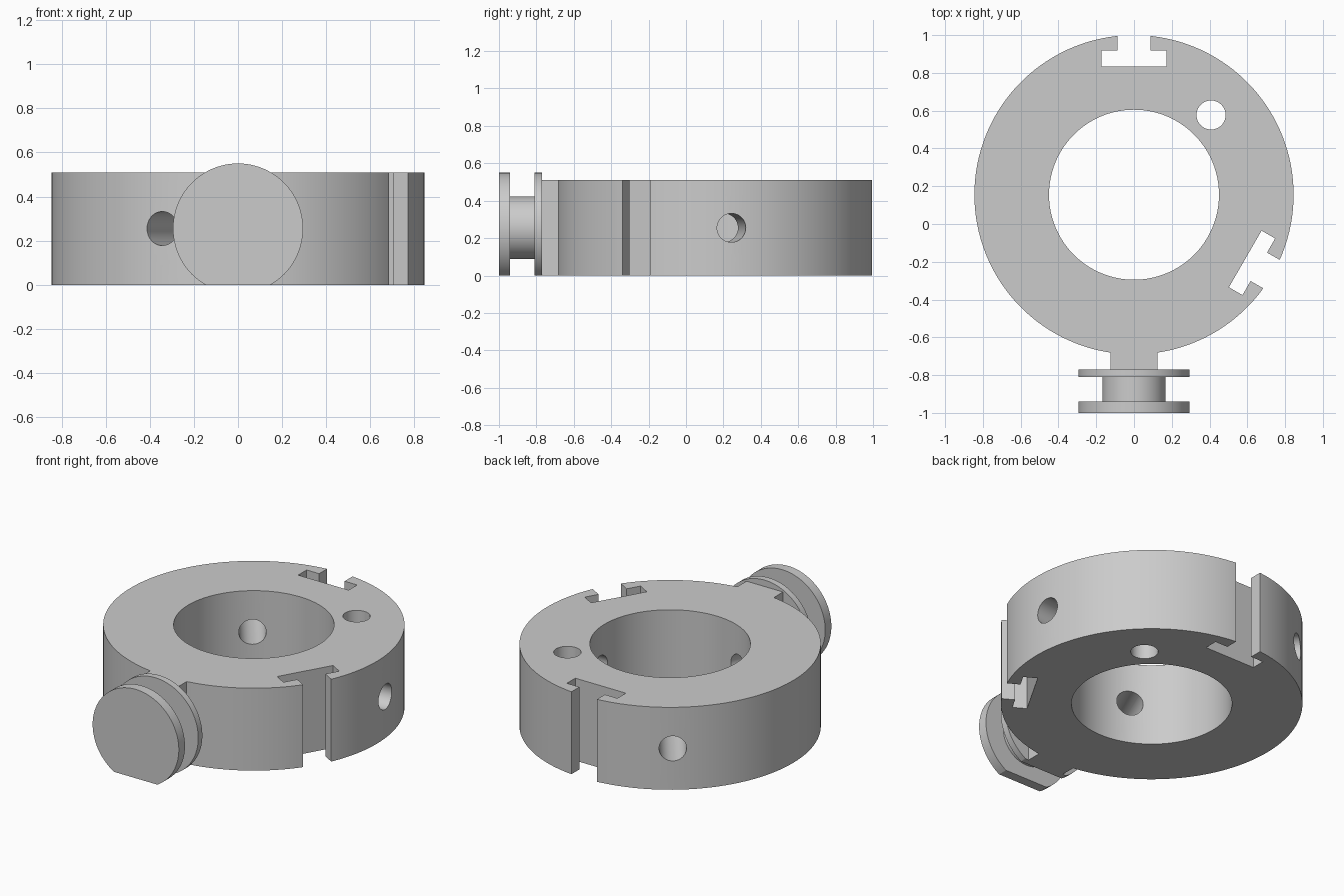
import bpy, bmesh
from math import radians, cos, sin, pi
from mathutils import Matrix, Vector

cube = bpy.data.objects.get("Cube")
if cube:
    bpy.data.objects.remove(cube)

HEIGHT, MID = 0.51, 0.255
OUTER, BORE, HOLE = 0.845, 0.45, 0.077
CENTRE = Vector((0, 0.155, 0))

grey = bpy.data.materials.new("plain grey")
grey.use_nodes = True
colour = (0.6, 0.6, 0.6, 1)
grey.diffuse_color = colour
grey.node_tree.nodes["Principled BSDF"].inputs["Base Color"].default_value = colour


def make(name, bm):
    bmesh.ops.recalc_face_normals(bm, faces=bm.faces)
    mesh = bpy.data.meshes.new(name)
    bm.to_mesh(mesh)
    bm.free()
    mesh.materials.append(grey)
    obj = bpy.data.objects.new(name, mesh)
    bpy.context.collection.objects.link(obj)
    return obj


def cylinder(name, radius, depth, matrix, sides=128):
    bm = bmesh.new()
    bmesh.ops.create_cone(bm, cap_ends=True, segments=sides, radius1=radius,
                          radius2=radius, depth=depth, matrix=matrix)
    return make(name, bm)


def prism(name, outline, z0, z1, matrix=Matrix()):
    bm = bmesh.new()
    face = bm.faces.new([bm.verts.new((x, y, z0)) for x, y in outline])
    top = bmesh.ops.extrude_face_region(bm, geom=[face])["geom"]
    bmesh.ops.translate(bm, vec=(0, 0, z1 - z0),
                        verts=[v for v in top if isinstance(v, bmesh.types.BMVert)])
    bm.transform(matrix)
    return make(name, bm)


def combine(target, tool, operation):
    mod = target.modifiers.new(operation.lower(), "BOOLEAN")
    mod.operation, mod.object, mod.solver = operation, tool, "EXACT"
    bpy.context.view_layer.objects.active = target
    bpy.ops.object.modifier_apply(modifier=mod.name)
    bpy.data.objects.remove(tool)


def smooth(obj):
    bpy.ops.object.select_all(action="DESELECT")
    obj.select_set(True)
    bpy.context.view_layer.objects.active = obj
    bpy.ops.object.shade_smooth_by_angle(angle=radians(25))


at_centre = Matrix.Translation(CENTRE)
upright = Matrix.Translation(CENTRE + Vector((0, 0, MID)))

# Ring body with the square neck joined on at the front
ring = cylinder("ring_body", OUTER, HEIGHT, upright, 160)
neck = prism("neck", [(-0.125, -0.77), (0.125, -0.77), (0.125, -0.6), (-0.125, -0.6)], 0, HEIGHT)
combine(ring, neck, "UNION")

# Central bore and the vertical pin hole
combine(ring, cylinder("bore_cutter", BORE, 1, upright), "DIFFERENCE")
pin = Matrix.Translation((0.408, 0.577, MID))
combine(ring, cylinder("pin_cutter", HOLE, 1, pin, 48), "DIFFERENCE")

# Three T-slots and three radial screw holes
half = [(0.68, 0.173), (0.763, 0.173), (0.763, 0.087), (1, 0.087)]
t_outline = half + [(x, -y) for x, y in reversed(half)]
for i in range(3):
    turn = at_centre @ Matrix.Rotation(radians(90 + 120 * i), 4, "Z")
    combine(ring, prism("slot_cutter", t_outline, -0.2, 0.8, turn), "DIFFERENCE")
    drill = (upright @ Matrix.Rotation(radians(6 + 120 * i), 4, "Z")
             @ Matrix.Translation((0.65, 0, 0)) @ Matrix.Rotation(pi / 2, 4, "Y"))
    combine(ring, cylinder("screw_cutter", HOLE, 0.7, drill, 48), "DIFFERENCE")
smooth(ring)

# Grooved spool at the front, turned about the y axis and cut flat at the base
profile = [(0, -1), (0.295, -1), (0.295, -0.94), (0.167, -0.94),
           (0.167, -0.81), (0.295, -0.81), (0.295, -0.77), (0, -0.77)]
bm = bmesh.new()
verts = [bm.verts.new((r, y, MID)) for r, y in profile]
edges = [bm.edges.new(pair) for pair in zip(verts, verts[1:])]
bmesh.ops.spin(bm, geom=verts + edges, cent=(0, 0, MID), axis=(0, 1, 0),
               angle=2 * pi, steps=96)
bmesh.ops.remove_doubles(bm, verts=bm.verts, dist=0.0005)
cut = bmesh.ops.bisect_plane(bm, geom=bm.verts[:] + bm.edges[:] + bm.faces[:],
                             plane_co=(0, 0, 0), plane_no=(0, 0, -1), clear_outer=True)
rim = [e for e in cut["geom_cut"] if isinstance(e, bmesh.types.BMEdge)]
bmesh.ops.holes_fill(bm, edges=rim)
smooth(make("front_spool", bm))
